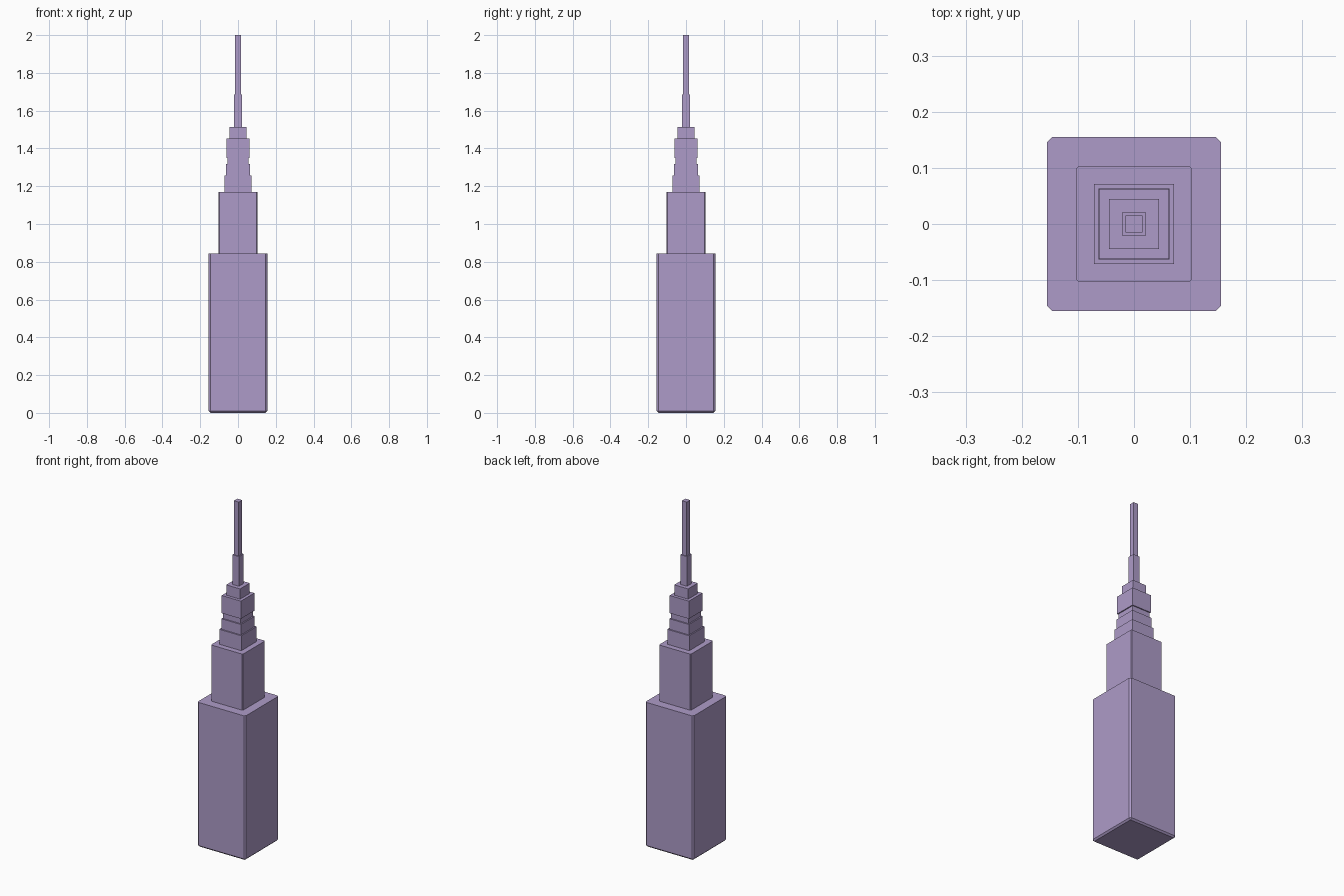
import bpy, bmesh

if "Cube" in bpy.data.objects:
    bpy.data.objects.remove(bpy.data.objects["Cube"])


def tier(name, half, z0, z1, bevel=0.0, bevel_bottom=False):
    """Square block from z0 to z1, optionally with chamfered corners and bottom rim."""
    bm = bmesh.new()
    bmesh.ops.create_cube(bm, size=1)
    for v in bm.verts:
        v.co.x *= 2 * half
        v.co.y *= 2 * half
        v.co.z = z0 if v.co.z < 0 else z1
    if bevel:
        mid = (z0 + z1) / 2
        edges = []
        for e in bm.edges:
            zs = [v.co.z for v in e.verts]
            if abs(zs[0] - zs[1]) > 1e-6 or (bevel_bottom and max(zs) < mid):
                edges.append(e)
        bmesh.ops.bevel(bm, geom=edges, offset=bevel, segments=1,
                        profile=0.5, affect='EDGES')
    me = bpy.data.meshes.new(name)
    bm.to_mesh(me)
    bm.free()
    ob = bpy.data.objects.new(name, me)
    bpy.context.collection.objects.link(ob)
    me.materials.append(mat)


mat = bpy.data.materials.new("lilac")
mat.diffuse_color = (0.42, 0.33, 0.58, 1)
mat.use_nodes = True
mat.node_tree.nodes["Principled BSDF"].inputs["Base Color"].default_value = mat.diffuse_color

# Stepped tower shaft
tier("base_block", 0.155, 0.0, 0.843, 0.009, True)
tier("second_block", 0.103, 0.843, 1.17, 0.004)

# Crown tiers with a narrow groove below the upper block
tier("lower_crown", 0.071, 1.17, 1.257)
tier("middle_crown", 0.0635, 1.257, 1.318)
tier("crown_groove", 0.056, 1.318, 1.35)
tier("upper_crown", 0.062, 1.35, 1.453)
tier("crown_cap", 0.0445, 1.453, 1.513)

# Spire
tier("lower_spire", 0.021, 1.513, 1.686, 0.001)
tier("upper_spire", 0.0155, 1.686, 2.0)
